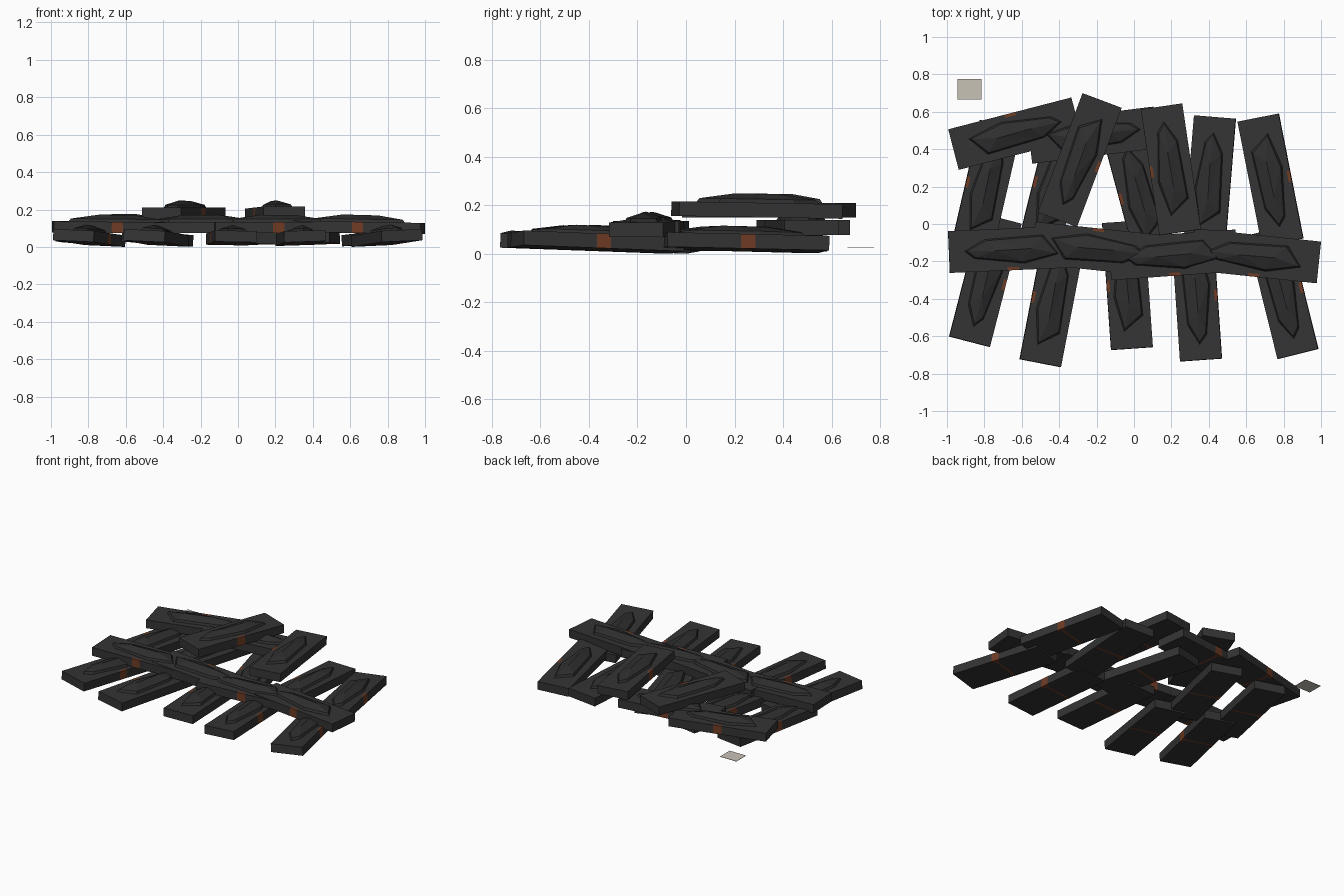
import bpy, bmesh
from math import radians
from mathutils import Matrix, Vector

if "Cube" in bpy.data.objects:
    bpy.data.objects.remove(bpy.data.objects["Cube"], do_unlink=True)


def material(name, rgb):
    m = bpy.data.materials.new(name)
    m.use_nodes = True
    col = (*rgb, 1)
    m.diffuse_color = col
    bsdf = next(n for n in m.node_tree.nodes if n.type == 'BSDF_PRINCIPLED')
    bsdf.inputs["Base Color"].default_value = col
    return m


CHAR = material("charred wood", (0.034, 0.034, 0.034))
CRUST = material("burnt crust", (0.028, 0.028, 0.028))
EMBER = material("dull ember", (0.16, 0.045, 0.018))
PAPER = material("pale scrap", (0.58, 0.54, 0.47))

LENGTH, WIDTH, THICK = 0.68, 0.224, 0.06
# outline of the blistered crust on a plank's top
OUTLINE = [(-.25, .036), (-.17, -.073), (.15, -.06), (.26, 0), (.21, .042), (-.06, .08)]


def finish(bm, name, mats):
    bmesh.ops.recalc_face_normals(bm, faces=bm.faces)
    mesh = bpy.data.meshes.new(name)
    bm.to_mesh(mesh)
    bm.free()
    for m in mats:
        mesh.materials.append(m)
    obj = bpy.data.objects.new(name, mesh)
    bpy.context.collection.objects.link(obj)
    return obj


def board_mesh():
    """Plank with a glowing crack across one long side and the underside."""
    bm = bmesh.new()
    bmesh.ops.create_cube(bm, size=1, matrix=Matrix.Diagonal((LENGTH, WIDTH, THICK, 1)))
    cuts = [((u, 0, 0), (1, 0, 0)) for u in (-.03, -.008, .008, .03)]
    cuts.append(((0, .095, 0), (0, 1, 0)))
    for co, no in cuts:
        bmesh.ops.bisect_plane(bm, geom=bm.verts[:] + bm.edges[:] + bm.faces[:],
                               plane_co=co, plane_no=no)
    bm.normal_update()
    for f in bm.faces:
        c = f.calc_center_median()
        on_edge = abs(c.x) < .03 and c.y > .095 and abs(f.normal.x) < .5
        underside = abs(c.x) < .008 and f.normal.z < -.5
        f.material_index = int(on_edge or underside)
    return bm


def crust_mesh():
    """Faceted blister: steep rim rising to a low ridge."""
    bm = bmesh.new()
    top = THICK / 2
    base = [bm.verts.new((u, v, top - .004)) for u, v in OUTLINE]
    rim = [bm.verts.new((u * .94, v * .86, top + .015)) for u, v in OUTLINE]
    left = bm.verts.new((-.1, 0, top + .036))
    right = bm.verts.new((.09, .004, top + .038))
    peaks = [left, left, right, right, right, left]
    bm.faces.new(base[::-1])
    for i in range(len(base)):
        j = (i + 1) % len(base)
        bm.faces.new((base[i], base[j], rim[j], rim[i]))
        bm.faces.new((rim[i], rim[j], peaks[i]))
        if peaks[i] != peaks[j]:
            bm.faces.new((rim[j], peaks[j], peaks[i]))
    return bm


def plank(name, x, y, z, yaw, tilt_x=0, tilt_y=0):
    place = (Matrix.Translation((x, y, z)) @ Matrix.Rotation(radians(tilt_y), 4, 'Y')
             @ Matrix.Rotation(radians(tilt_x), 4, 'X') @ Matrix.Rotation(radians(yaw), 4, 'Z'))
    finish(board_mesh(), name, [CHAR, EMBER]).matrix_world = place
    finish(crust_mesh(), name + "_crust", [CRUST]).matrix_world = place


def layer(name, z, rows):
    for i, (x, y, yaw, tx, ty) in enumerate(rows):
        plank(f"{name}_{i + 1}", x, y, z, yaw, tx, ty)


# bottom layer: front and back halves of the broken boards
layer("front_plank", .048, [
    (-.795, -.30, 255.5, -1.5, 3), (-.437, -.41, 79, -1.5, 3), (-.035, -.327, 94, -1.5, 1),
    (.335, -.388, 274, -1.5, -2), (.795, -.365, 284, -1.5, -3)])
layer("back_plank", .046, [
    (-.79, .20, 77, -.7, 3), (-.43, .20, 76, -.7, 3), (.03, .16, 105, -.7, 2),
    (.405, .233, 85.3, -.7, -2), (.73, .235, 281.2, -.7, -3)])

# middle layer: crossbar pieces and the two back cross planks
layer("crossbar_plank", .104, [
    (-.65, -.135, 182.5, 0, .6), (-.2, -.135, -6, 0, 0),
    (.21, -.165, 184, 0, 0), (.65, -.17, 174, 0, 1)])
layer("back_cross_plank", .108, [(-.636, .483, 14.5, 0, 0), (-.22, .475, 7, 0, 0)])

# loose planks on top
layer("top_plank", .18, [(-.29, .342, 249.4, 0, 0), (.197, .292, 98.4, -1, 0)])

# pale scrap lying beside the pile
bm = bmesh.new()
bmesh.ops.create_cube(bm, size=1, matrix=Matrix.Translation((-.88, .72, .025))
                      @ Matrix.Diagonal((.13, .11, .002, 1)))
finish(bm, "pale_scrap", [PAPER])
